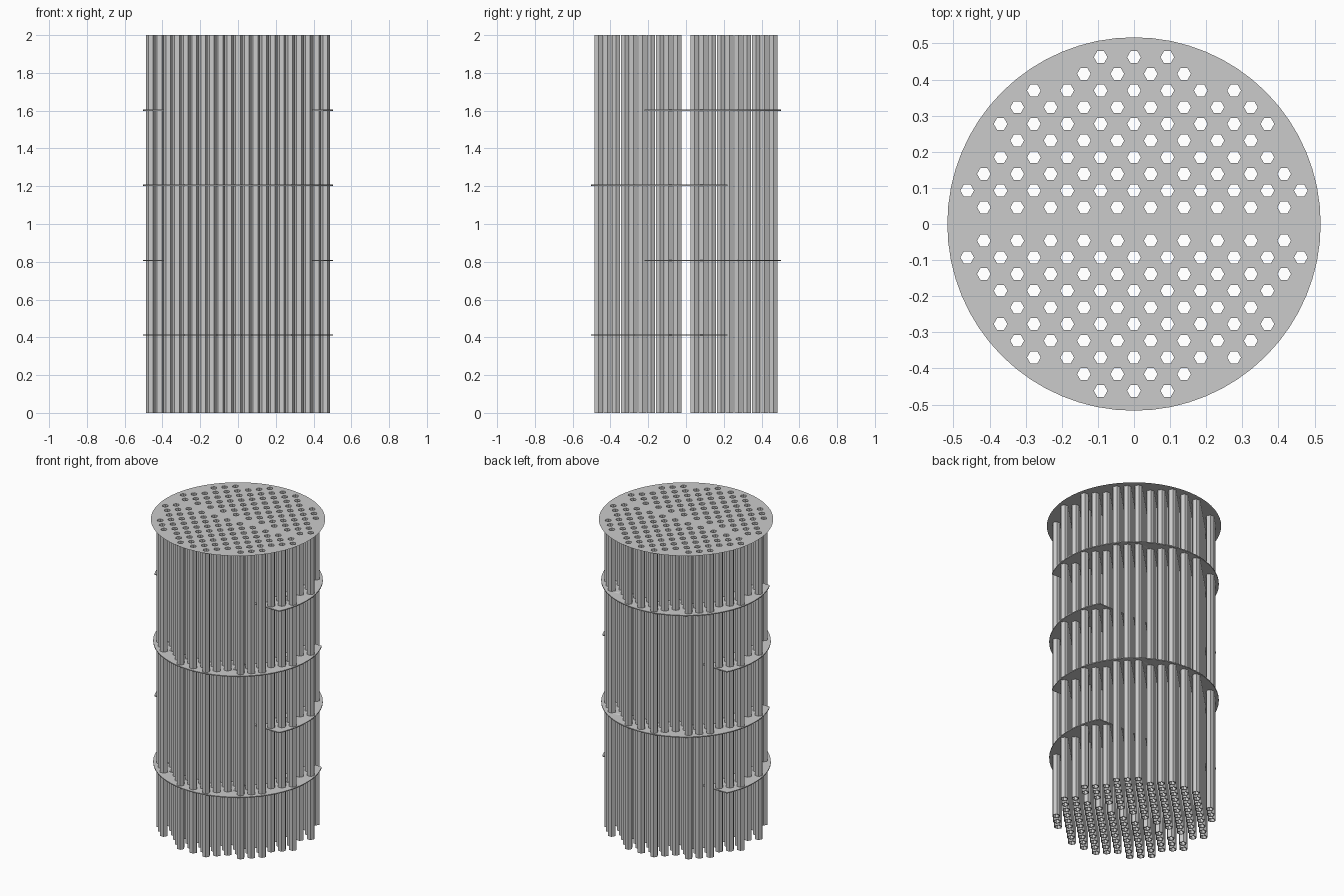
import bpy, bmesh, math

if "Cube" in bpy.data.objects:
    bpy.data.objects.remove(bpy.data.objects["Cube"])

S = 0.0462            # half pitch of the staggered tube lattice
R_OUT, R_IN = 0.0248, 0.019
HEIGHT = 2.0
TUBES = [(i * S, j * S) for j in range(-10, 11) for i in range(-10, 11)
         if j != 0 and (i + j) % 2 == 0 and i % 2 == j % 2 and i * i + j * j <= 104]


def ring(cx, cy, r, n):
    return [(cx + r * math.cos(2 * math.pi * k / n),
             cy + r * math.sin(2 * math.pi * k / n)) for k in range(n)]


def flat_sheet(name, loops, z):
    """Filled flat outline with holes, as a mesh object."""
    cu = bpy.data.curves.new(name + "_outline", 'CURVE')
    cu.dimensions = '2D'
    cu.fill_mode = 'BOTH'
    for pts in loops:
        sp = cu.splines.new('POLY')
        sp.points.add(len(pts) - 1)
        for p, (x, y) in zip(sp.points, pts):
            p.co = (x, y, 0, 1)
        sp.use_cyclic_u = True
    tmp = bpy.data.objects.new(name + "_tmp", cu)
    bpy.context.collection.objects.link(tmp)
    bpy.context.view_layer.update()
    dg = bpy.context.evaluated_depsgraph_get()
    me = bpy.data.meshes.new_from_object(tmp.evaluated_get(dg))
    bpy.data.objects.remove(tmp)
    me.name = name
    ob = bpy.data.objects.new(name, me)
    ob.location.z = z
    bpy.context.collection.objects.link(ob)
    bm = bmesh.new()
    bm.from_mesh(me)
    bmesh.ops.remove_doubles(bm, verts=bm.verts, dist=1e-5)
    for f in bm.faces:
        f.normal_update()
        if f.normal.z < 0:
            f.normal_flip()
        f.smooth = False
    bm.to_mesh(me)
    bm.free()
    return ob


# Hollow six-sided tubes, open at the top where they meet the sheet
bm = bmesh.new()
for x, y in TUBES:
    def level(r, z):
        return [bm.verts.new((px, py, z)) for px, py in ring(x, y, r, 6)]
    ot, ob_, ib, it = level(R_OUT, HEIGHT), level(R_OUT, 0), level(R_IN, 0), level(R_IN, HEIGHT)
    for a, b in ((ot, ob_), (ob_, ib), (ib, it)):
        for k in range(6):
            n = (k + 1) % 6
            bm.faces.new((a[k], b[k], b[n], a[n]))
me = bpy.data.meshes.new("tube_bundle")
bm.to_mesh(me)
bm.free()
bpy.context.collection.objects.link(bpy.data.objects.new("tube_bundle", me))

# Top tube sheet and its rim
flat_sheet("tube_sheet", [ring(0, 0, 0.503, 64)] + [ring(x, y, R_IN, 6) for x, y in TUBES], HEIGHT)
flat_sheet("tube_sheet_rim", [ring(0, 0, 0.517, 64), ring(0, 0, 0.503, 64)], HEIGHT)

# Segmental baffles, alternately cut at the back and the front
for n, z in enumerate((0.413, 0.807, 1.205, 1.602)):
    side = 1 if n % 2 == 0 else -1
    baf = flat_sheet("baffle_%d" % (n + 1),
                     [ring(0, 0, 0.503, 64)] + [ring(x, y, R_OUT, 6) for x, y in TUBES], z)
    bm = bmesh.new()
    bm.from_mesh(baf.data)
    bmesh.ops.bisect_plane(bm, geom=bm.verts[:] + bm.edges[:] + bm.faces[:],
                           plane_co=(0, side * 0.22, 0), plane_no=(0, side, 0),
                           clear_outer=True)
    bm.to_mesh(baf.data)
    bm.free()
    mod = baf.modifiers.new("thickness", 'SOLIDIFY')
    mod.thickness = 0.006
    mod.offset = 0
